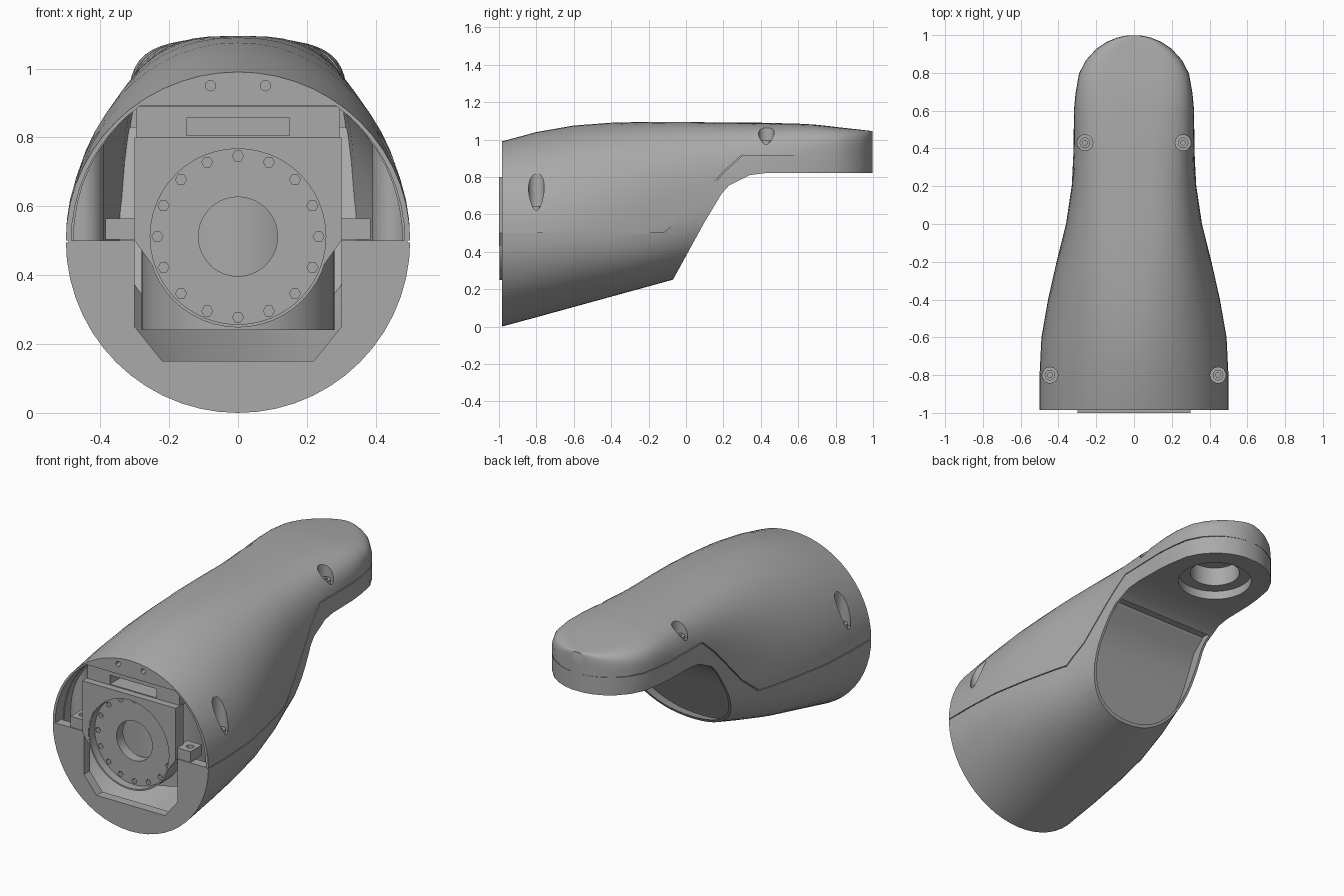
import bpy, bmesh
from math import sin, cos, pi, radians, copysign

cube = bpy.data.objects.get("Cube")
if cube:
    bpy.data.objects.remove(cube, do_unlink=True)

GREY = (0.4, 0.4, 0.4, 1)
grey = bpy.data.materials.new("housing grey")
grey.use_nodes = True
grey.diffuse_color = GREY
grey.node_tree.nodes["Principled BSDF"].inputs["Base Color"].default_value = GREY


def loft(name, rings):
    """Skin equal-length closed rings and cap both ends."""
    bm = bmesh.new()
    rows = [[bm.verts.new(p) for p in ring] for ring in rings]
    n = len(rows[0])
    for a, b in zip(rows, rows[1:]):
        for i in range(n):
            j = (i + 1) % n
            bm.faces.new((a[i], a[j], b[j], b[i]))
    bm.faces.new(rows[0])
    bm.faces.new(rows[-1])
    bmesh.ops.recalc_face_normals(bm, faces=bm.faces)
    mesh = bpy.data.meshes.new(name)
    bm.to_mesh(mesh)
    bm.free()
    mesh.materials.append(grey)
    obj = bpy.data.objects.new(name, mesh)
    bpy.context.collection.objects.link(obj)
    return obj


def prism(name, pts, axis, lo, hi):
    """Extrude a 2D outline along x (y,z), y (x,z) or z (x,y)."""
    place = {"x": lambda p, t: (t, p[0], p[1]),
             "y": lambda p, t: (p[0], t, p[1]),
             "z": lambda p, t: (p[0], p[1], t)}[axis]
    return loft(name, [[place(p, t) for p in pts] for t in (lo, hi)])


def disc(name, u, v, r, axis, lo, hi, n=40):
    pts = [(u + r * cos(2 * pi * i / n), v + r * sin(2 * pi * i / n)) for i in range(n)]
    return prism(name, pts, axis, lo, hi)


def box(name, x0, x1, y0, y1, z0, z1):
    return prism(name, [(x0, z0), (x1, z0), (x1, z1), (x0, z1)], "y", y0, y1)


def boolean(obj, cutters, op="DIFFERENCE"):
    for c in cutters:
        mod = obj.modifiers.new("cut", "BOOLEAN")
        mod.operation, mod.solver, mod.object = op, "EXACT", c
    deps = bpy.context.evaluated_depsgraph_get()
    mesh = bpy.data.meshes.new_from_object(obj.evaluated_get(deps))
    obj.modifiers.clear()
    obj.data = mesh
    for c in cutters:
        bpy.data.objects.remove(c, do_unlink=True)


# Hull stations: y, half width, widest height, top, bottom, upper squareness
STATIONS = [
    (-0.985, 0.50, 0.50, 0.99, 0.00, 2.0),
    (-0.8, 0.50, 0.50, 1.04, 0.05, 2.0),
    (-0.6, 0.49, 0.51, 1.075, 0.105, 2.05),
    (-0.4, 0.455, 0.52, 1.09, 0.16, 2.25),
    (-0.2, 0.41, 0.54, 1.095, 0.215, 2.6),
    (0.0, 0.36, 0.60, 1.095, 0.27, 3.0),
    (0.2, 0.33, 0.70, 1.09, 0.32, 3.2),
    (0.4, 0.32, 0.80, 1.09, 0.36, 3.3),
    (0.6, 0.318, 0.86, 1.085, 0.40, 3.6),
]
for deg in (0, 20, 35, 50, 62, 73, 83):
    a = radians(deg)
    STATIONS.append((0.69 + 0.31 * sin(a), 0.31 * cos(a), 0.89,
                     1.08 - 0.035 * sin(a), 0.42, 3.8 + 2 * sin(a)))


def ring(station, wall=0.0, n=56):
    y, hw, zc, top, bot, sq = station
    pts = []
    for i in range(n):
        c, s = cos(2 * pi * i / n), sin(2 * pi * i / n)
        h = (top - zc if s > 0 else zc - bot) - wall
        e = 2 / (sq if s > 0 else min(sq, 2.2))
        pts.append((copysign(abs(c) ** e, c) * (hw - wall), y,
                    zc + copysign(abs(s) ** e, s) * h))
    return pts


def station_at(y):
    for a, b in zip(STATIONS, STATIONS[1:]):
        if a[0] <= y <= b[0]:
            t = (y - a[0]) / (b[0] - a[0])
            return tuple(p + (q - p) * t for p, q in zip(a, b))


housing = loft("housing", [ring(s) for s in STATIONS])

# Sloping underside below the arm
under = prism("under_cut", [(-0.4, -0.3), (-0.07, 0.25), (0.1, 0.56), (0.19, 0.71),
                            (0.23, 0.755), (0.28, 0.78), (0.34, 0.81), (0.42, 0.82),
                            (1.2, 0.82), (1.2, -0.3)], "x", -1, 1)

# Shallow concave opening behind the body, stepped at the arm root
recess = prism("recess_cut", [(-0.4, -0.3), (-0.13, 0.27), (0.03, 0.58), (0.12, 0.73),
                              (0.2, 0.775), (0.21, 0.79), (0.27, 0.79), (0.27, -0.3)], "x", -1, 1)
inner = loft("inner", [ring(station_at(y), 0.014) for y in (-0.5, -0.4, -0.2, 0, 0.2, 0.35)])
boolean(recess, [inner], "INTERSECT")

# Motor bay with a sloping rear wall, leaving solid screw columns at the sides
bay = loft("bay_cut", [ring(station_at(y), 0.022) for y in (-0.93, -0.8, -0.6, -0.4, -0.2, 0, 0.12)])
back = prism("bay_back", [(-0.35, -0.1), (-0.17, 0.27), (-0.01, 0.6), (0.07, 0.77),
                          (0.1, 0.83), (0.4, 0.83), (0.4, -0.1)], "x", -1, 1)
boolean(bay, [back] + [disc("column", s * 0.45, -0.8, 0.06, "z", 0.45, 1.0) for s in (-1, 1)])

# Front mouth: chamfered trough below, arch above
half = [(0.22, 0.15), (0.3, 0.25), (0.3, 0.5)]
half += [(0.484 * cos(radians(a)), 0.5 + 0.484 * sin(radians(a))) for a in range(0, 55, 6)]
mouth = prism("mouth_cut", half + [(-x, z) for x, z in reversed(half)], "y", -1.1, -0.91)

# Shallow seam between cover and lower housing
seam = [(-1.1, 0.5), (-0.12, 0.5), (0, 0.6), (0.2, 0.83), (0.3, 0.92), (1.1, 0.93)]
groove = prism("seam_cut", seam + [(y + 0.003, z - 0.005) for y, z in reversed(seam)],
               "x", -1, 1)
boolean(groove, [loft("seam_core", [ring(s, 0.008) for s in STATIONS])])

# Joint bore under the arm tip and screw pockets
bores = [disc("bore", 0, 0.69, 0.2, "z", 0.7, 0.87, 48),
         disc("bore", 0, 0.69, 0.135, "z", 0.7, 0.98, 48)]
SCREWS = [(s * x, y, z) for s in (-1, 1) for x, y, z in ((0.26, 0.43, 0.97), (0.445, -0.8, 0.62))]
pockets = [disc("pocket", x, y, 0.042, "z", z, 1.3, 24) for x, y, z in SCREWS]
holes = [disc("hole", s * 0.08, 0.95, 0.015, "y", -1.1, -0.95, 12) for s in (-1, 1)]
boolean(housing, [under, recess, bay, mouth] + bores + pockets + holes + [groove])

for x, y, z in SCREWS:
    screw = disc("cover_screw", x, y, 0.028, "z", z - 0.01, z + 0.025, 20)
    boolean(screw, [disc("socket", x, y, 0.014, "z", z + 0.005, z + 0.1, 6)])

# Output flange: recessed face with centre bore and a ring of hex holes
MZ = 0.512
flange = disc("output_flange", 0, MZ, 0.257, "y", -0.95, -0.89, 48)
cuts = [disc("centre", 0, MZ, 0.115, "y", -1.1, -0.8)]
for i in range(16):
    a = 2 * pi * i / 16
    cuts.append(disc("bolt", 0.234 * cos(a), MZ + 0.234 * sin(a), 0.016, "y", -1.1, -0.92, 6))
boolean(flange, cuts)
rim = disc("flange_rim", 0, MZ, 0.264, "y", -0.998, -0.88, 48)
boolean(rim, [disc("rim_bore", 0, MZ, 0.255, "y", -1.1, -0.8, 48)])

# Upright motor drum behind the flange
disc("motor_drum", 0, -0.59, 0.28, "z", 0.24, 0.8, 48)

# Bracket plate around the flange, upper block and mounting tabs
plate = prism("front_plate", [(-0.3, 0.8), (0.3, 0.8), (0.3, 0.5), (0.25, 0.43),
                              (-0.25, 0.43), (-0.3, 0.5)], "y", -1.0, -0.93)
boolean(plate, [disc("plate_bore", 0, MZ, 0.26, "y", -1.1, -0.8, 48)])
block = box("upper_block", -0.295, 0.295, -0.96, -0.35, 0.79, 0.89)
boolean(block, [box("slot", -0.15, 0.15, -1.1, -0.85, 0.805, 0.857)])
for s in (-1, 1):
    tab = box("mount_tab", s * 0.29, s * 0.385, -0.985, -0.88, 0.503, 0.565)
    boolean(tab, [disc("tab_hole", s * 0.345, -0.932, 0.02, "z", 0.4, 0.7, 16)])

# Smooth shading with crisp edges
bpy.ops.object.select_all(action="DESELECT")
for obj in bpy.context.scene.objects:
    if obj.type == "MESH":
        obj.select_set(True)
        bpy.context.view_layer.objects.active = obj
bpy.ops.object.shade_smooth_by_angle(angle=radians(30))
